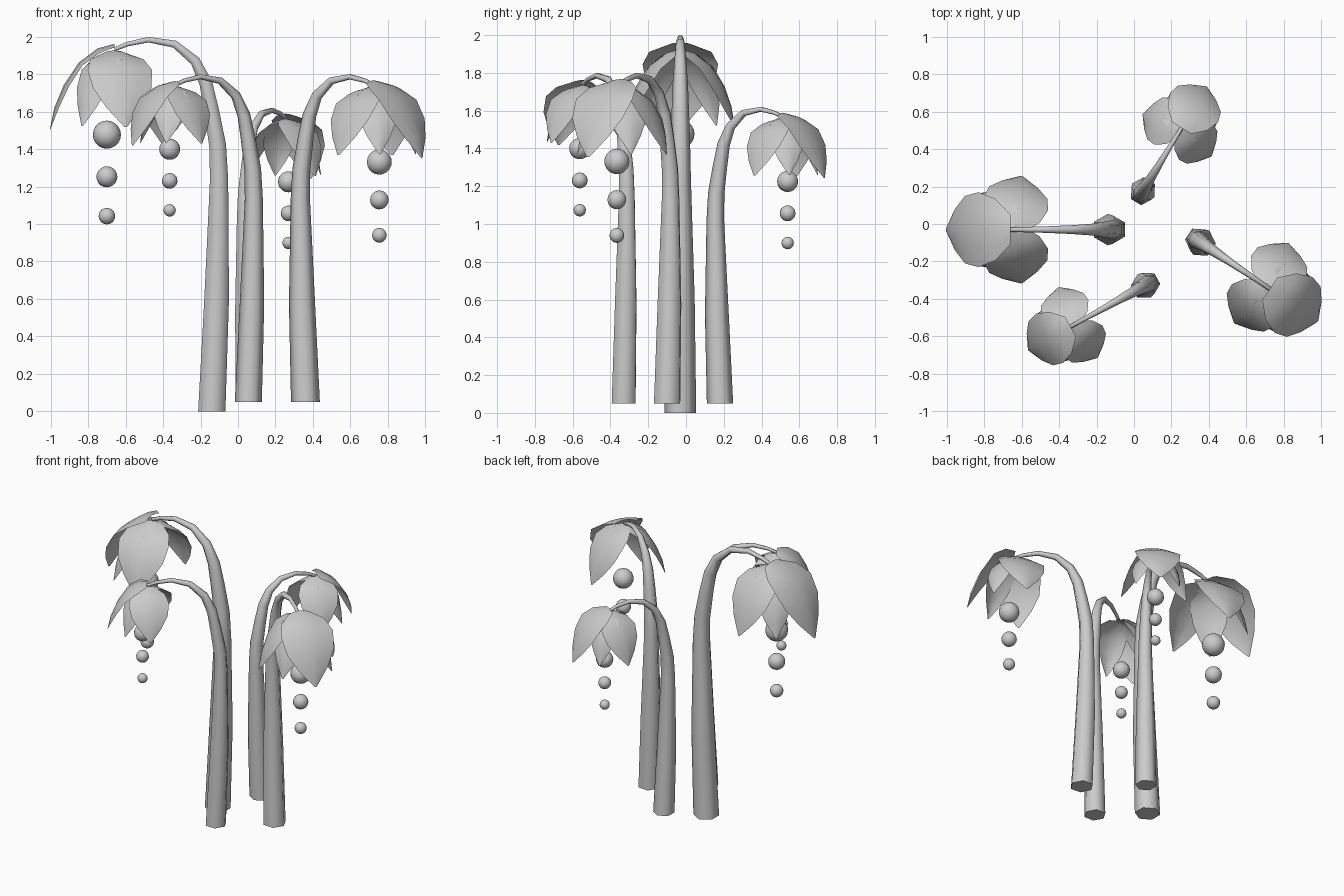
import bpy, bmesh
from math import sin, cos, pi, radians
from mathutils import Vector, Matrix

if "Cube" in bpy.data.objects:
    bpy.data.objects.remove(bpy.data.objects["Cube"])

# stem path: outward / reach, height / total height, radius
STEM = [(0, 0, .084), (-.05, .3, .076), (-.075, .62, .056), (-.06, .71, .052),
        (0, .8, .046), (.06, .875, .040), (.17, .935, .031), (.38, .98, .023),
        (.65, .992, .017), (.87, .98, .014), (1.0, .966, .012)]
# petal centre line and half width: outward, height, half width
PETAL = [(0, 0, .08), (.09, -.025, .165), (.19, -.10, .20), (.27, -.22, .18),
         (.32, -.34, .11), (.345, -.46, .008)]
# petal angle, outward scale, width scale, drop scale, root height
PETALS = [(0, 1, 1, 1, .03), (48, .75, .62, .88, -.005), (-48, .75, .62, .88, -.005),
          (102, .85, .88, .89, -.005), (-102, .85, .88, .89, -.005)]
# hanging balls: drop below the stem end, radius
BALLS = [(.455, .075), (.68, .056), (.89, .044)]


def make(name, bm, mat, angle=60):
    bmesh.ops.transform(bm, matrix=mat, verts=bm.verts)
    me = bpy.data.meshes.new(name)
    bm.to_mesh(me)
    bm.free()
    ob = bpy.data.objects.new(name, me)
    bpy.context.collection.objects.link(ob)
    bpy.ops.object.select_all(action='DESELECT')
    bpy.context.view_layer.objects.active = ob
    ob.select_set(True)
    bpy.ops.object.shade_smooth_by_angle(angle=radians(angle))
    return ob


def skin(bm, rows, closed):
    for a, b in zip(rows, rows[1:]):
        n = len(a)
        for i in range(n if closed else n - 1):
            j = (i + 1) % n
            bm.faces.new((a[i], a[j], b[j], b[i]))


def stem(name, mat, reach, height, thick):
    bm = bmesh.new()
    pts = [Vector((u * reach, 0, z * height)) for u, z, r in STEM]
    rings = []
    for i, p in enumerate(pts):
        t = pts[min(i + 1, len(pts) - 1)] - pts[max(i - 1, 0)]
        t = Vector((0, 0, 1)) if i == 0 else t.normalized()
        side = Vector((0, 1, 0))
        out = side.cross(t)
        r = STEM[i][2] * thick
        rings.append([bm.verts.new(p + (out * sin(k * pi / 3) + side * cos(k * pi / 3)) * r)
                      for k in range(6)])
    skin(bm, rings, True)
    bm.faces.new(rings[0])
    bm.faces.new(rings[-1])
    bmesh.ops.recalc_face_normals(bm, faces=bm.faces)
    make(name, bm, mat, 65)


def petal(name, mat, size, ang, out, wide, drop, root):
    bm = bmesh.new()
    rows = []
    for r, z, w in PETAL:
        row = []
        for k in range(5):
            v = k / 2 - 1
            dip = .035 * v * v * min(1, w / .15)
            row.append(bm.verts.new((r * out - dip * r / .345, v * w * wide,
                                     z * drop + root - dip * (1 - r / .345))))
        rows.append(row)
    skin(bm, rows, False)
    bmesh.ops.scale(bm, vec=(size, size, size), verts=bm.verts)
    make(name, bm, mat @ Matrix.Rotation(radians(ang), 4, 'Z'))


def lamp_flower(n, x, y, z, heading, reach, height, size, thick):
    base = Matrix.Translation((x, y, z)) @ Matrix.Rotation(radians(heading), 4, 'Z')
    stem(f"stem_{n}", base, reach, height, thick)
    end = base @ Matrix.Translation((reach, 0, height * .966))
    for i, p in enumerate(PETALS):
        petal(f"petal_{n}_{i + 1}", end, size, *p)
    for i, (d, r) in enumerate(BALLS):
        bm = bmesh.new()
        bmesh.ops.create_uvsphere(bm, u_segments=16, v_segments=10, radius=r * size)
        make(f"hanging_ball_{n}_{i + 1}", bm,
             end @ Matrix.Translation((.04 * size, 0, -d * size)))


# four flowers bending outward
lamp_flower(1, -.14, -.03, 0, 180, .52, 2.0, 1.0, 1.0)
lamp_flower(2, .055, -.33, .05, 209, .45, 1.75, .75, .86)
lamp_flower(3, .36, -.10, .05, -34, .44, 1.75, .9, .92)
lamp_flower(4, .05, .18, .05, 58.5, .39, 1.57, .75, .83)
